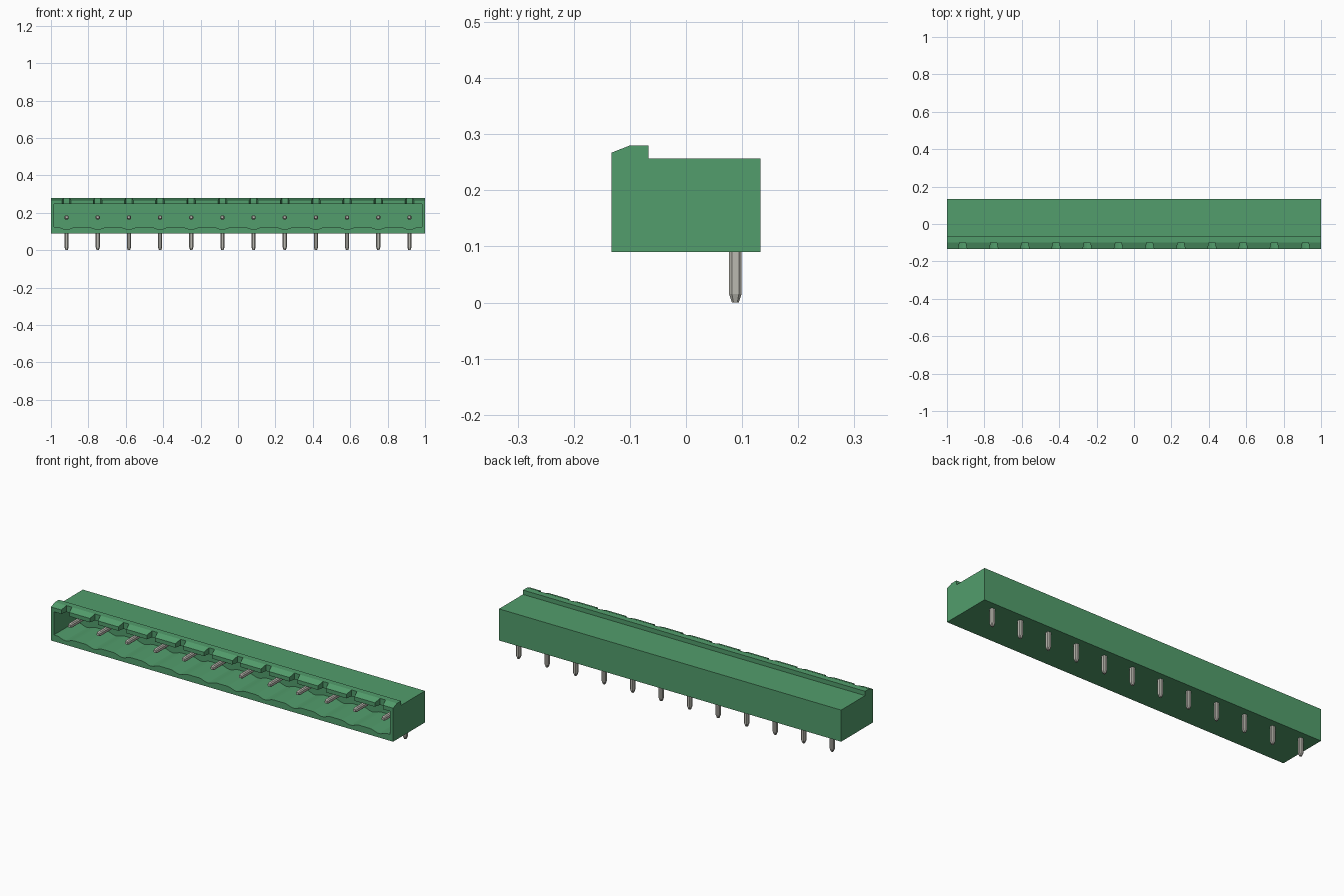
import bpy
import bmesh
import math
from mathutils import Matrix, Vector

if "Cube" in bpy.data.objects:
    bpy.data.objects.remove(bpy.data.objects["Cube"], do_unlink=True)

COUNT = 12
PITCH = 2 / COUNT
CENTRES = [-1 + PITCH * (i + 0.5) for i in range(COUNT)]


def make_material(name, colour):
    mat = bpy.data.materials.new(name)
    mat.use_nodes = True
    mat.diffuse_color = (*colour, 1)
    mat.node_tree.nodes["Principled BSDF"].inputs["Base Color"].default_value = (*colour, 1)
    return mat


green = make_material("green plastic", (0.085, 0.34, 0.15))
metal = make_material("tinned metal", (0.50, 0.49, 0.44))


def add_prism(bm, start, end):
    """Join two matching rings of points into a closed solid."""
    a = [bm.verts.new(p) for p in start]
    b = [bm.verts.new(p) for p in end]
    bm.faces.new(a)
    bm.faces.new(b[::-1])
    n = len(a)
    for i in range(n):
        bm.faces.new((a[i], b[i], b[(i + 1) % n], a[(i + 1) % n]))


def finish(bm, name, mat):
    bmesh.ops.recalc_face_normals(bm, faces=bm.faces)
    mesh = bpy.data.meshes.new(name)
    bm.to_mesh(mesh)
    bm.free()
    obj = bpy.data.objects.new(name, mesh)
    bpy.context.collection.objects.link(obj)
    mesh.materials.append(mat)
    return obj


def cut(target, cutter):
    """Subtract the cutter, then discard it."""
    cutter.hide_render = True
    mod = target.modifiers.new("cut", 'BOOLEAN')
    mod.operation = 'DIFFERENCE'
    mod.solver = 'EXACT'
    mod.object = cutter
    bpy.context.view_layer.objects.active = target
    bpy.ops.object.modifier_apply(modifier=mod.name)
    bpy.data.objects.remove(cutter, do_unlink=True)


# Housing: side profile with a raised sloping lip along the front
profile = [(-0.133, 0.09), (0.133, 0.09), (0.133, 0.257), (-0.067, 0.257),
           (-0.067, 0.28), (-0.10, 0.28), (-0.133, 0.267)]
bm = bmesh.new()
add_prism(bm, [(-1, y, z) for y, z in profile], [(1, y, z) for y, z in profile])
housing = finish(bm, "housing", green)

# Socket: open front cavity whose floor is scalloped under every pin
ring = [(0.983, 0.246), (-0.983, 0.246), (-0.983, 0.124)]
for cx in CENTRES:
    for k in range(9):
        t = k / 4 - 1
        ring.append((cx + t * 0.052, 0.111 + 0.013 * (1 - math.cos(math.pi * t)) / 2))
ring.append((0.983, 0.124))
bm = bmesh.new()
add_prism(bm, [(x, -0.2, z) for x, z in ring], [(x, 0.05, z) for x, z in ring])
cut(housing, finish(bm, "socket_cutter", green))

# Coding notches: tapered slots through the lip above every pin
bm = bmesh.new()
for cx in CENTRES:
    plan = [(-0.026, -0.145), (0.026, -0.145), (0.016, -0.10), (-0.016, -0.10)]
    add_prism(bm, [(cx + x, y, 0.2) for x, y in plan],
              [(cx + x, y, 0.32) for x, y in plan])
cut(housing, finish(bm, "notch_cutter", green))


def section(half):
    """Square with clipped corners."""
    c = half * 0.55
    return [(half, -c), (half, c), (c, half), (-c, half),
            (-half, c), (-half, -c), (-c, -half), (c, -half)]


def add_pin(bm, tip, direction, length, half, taper, tip_scale):
    """Straight pin from its tapered tip to its root."""
    basis = Vector(direction).to_track_quat('Z', 'Y').to_matrix().to_4x4()
    place = Matrix.Translation(tip) @ basis
    rings = []
    for d, s in ((0, tip_scale), (taper, 1), (length, 1)):
        rings.append([bm.verts.new(place @ Vector((x * s, y * s, d)))
                      for x, y in section(half)])
    bm.faces.new(rings[0])
    bm.faces.new(rings[2][::-1])
    for a, b in zip(rings, rings[1:]):
        for i in range(8):
            j = (i + 1) % 8
            bm.faces.new((a[i], a[j], b[j], b[i]))


# Pins: a solder leg below and a contact inside the socket for each position
for i, cx in enumerate(CENTRES, 1):
    bm = bmesh.new()
    add_pin(bm, (cx, 0.088, 0), (0, 0, 1), 0.18, 0.011, 0.015, 0.55)
    finish(bm, f"solder_leg_{i}", metal)
    bm = bmesh.new()
    add_pin(bm, (cx, -0.10, 0.175), (0, 1, 0), 0.185, 0.011, 0.012, 0.6)
    finish(bm, f"contact_pin_{i}", metal)
